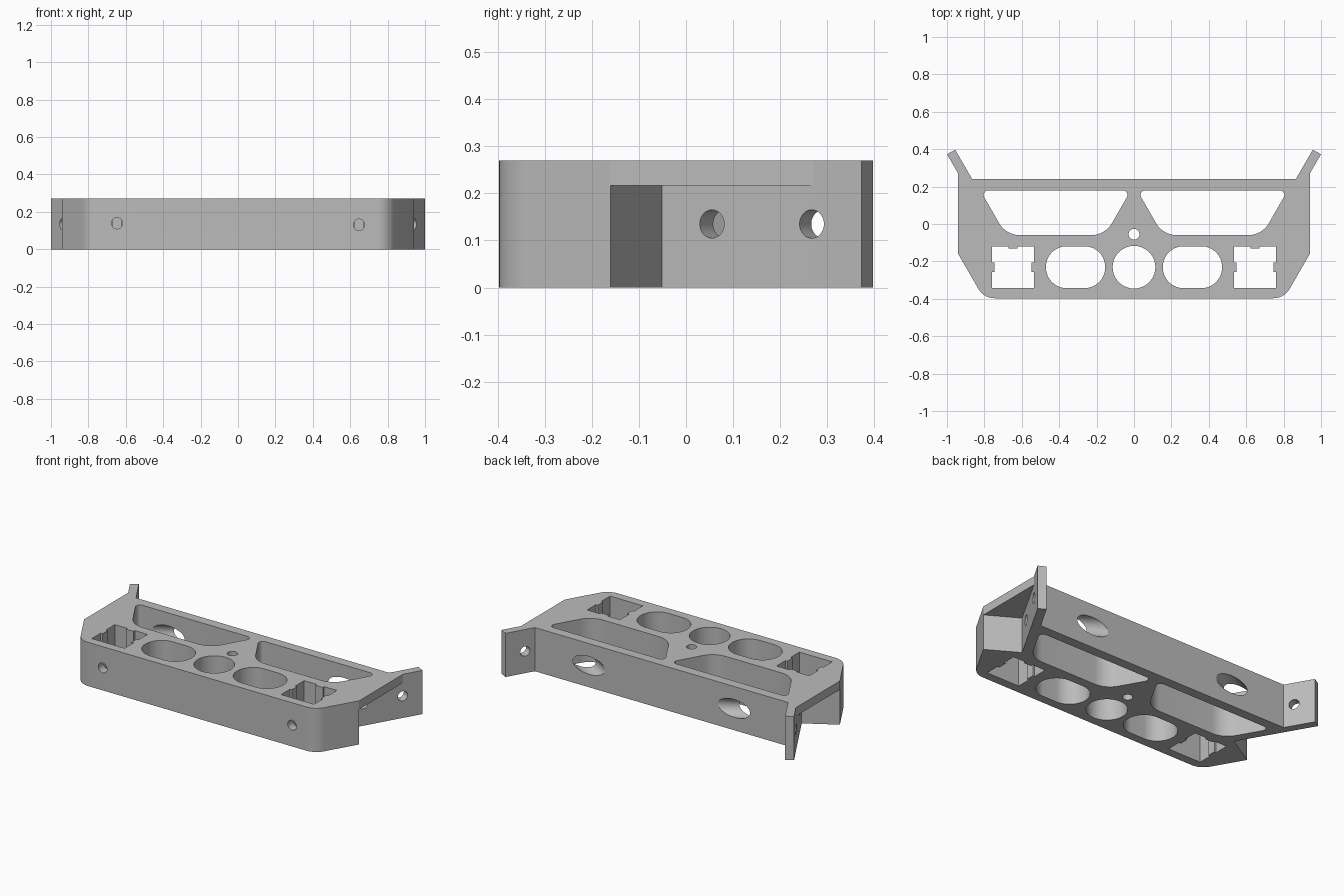
import bpy, bmesh, math
from mathutils import Vector, Matrix

cube = bpy.data.objects.get("Cube")
if cube:
    bpy.data.objects.remove(cube, do_unlink=True)

HEIGHT = 0.27
MID = HEIGHT / 2
ROW = -0.231                       # centre line of the front row of openings
INWARD = Vector((-math.cos(math.radians(30)), 0.5, 0))   # into the wing face

grey = bpy.data.materials.new("light grey")
grey.use_nodes = True
grey.diffuse_color = (0.5, 0.5, 0.5, 1)
grey.node_tree.nodes["Principled BSDF"].inputs["Base Color"].default_value = (0.5, 0.5, 0.5, 1)


def fillet(corners, steps=10):
    """Polygon from (x, y, radius) corners, rounding those with a radius."""
    out = []
    for i, (x, y, r) in enumerate(corners):
        p = Vector((x, y))
        if r == 0:
            out.append(p)
            continue
        a = (Vector(corners[i - 1][:2]) - p).normalized()
        b = (Vector(corners[(i + 1) % len(corners)][:2]) - p).normalized()
        half = a.angle(b) / 2
        centre = p + (a + b).normalized() * (r / math.sin(half))
        start = p + a * (r / math.tan(half)) - centre
        end = p + b * (r / math.tan(half)) - centre
        turn = math.atan2(start.x * end.y - start.y * end.x, start.dot(end))
        out += [centre + Matrix.Rotation(turn * k / steps, 2) @ start for k in range(steps + 1)]
    return out


def add_object(name, bm):
    bmesh.ops.recalc_face_normals(bm, faces=bm.faces)
    mesh = bpy.data.meshes.new(name)
    bm.to_mesh(mesh)
    bm.free()
    mesh.materials.append(grey)
    ob = bpy.data.objects.new(name, mesh)
    bpy.context.collection.objects.link(ob)
    return ob


def prism(name, points, low, high):
    bm = bmesh.new()
    face = bm.faces.new([bm.verts.new((p[0], p[1], low)) for p in points])
    top = bmesh.ops.extrude_face_region(bm, geom=[face])["geom"]
    verts = [v for v in top if isinstance(v, bmesh.types.BMVert)]
    bmesh.ops.translate(bm, verts=verts, vec=(0, 0, high - low))
    return add_object(name, bm)


def drill(name, start, end, radius, sides=40):
    start, end = Vector(start), Vector(end)
    axis = end - start
    bm = bmesh.new()
    bmesh.ops.create_cone(bm, cap_ends=True, segments=sides, radius1=radius,
                          radius2=radius, depth=axis.length)
    turn = axis.to_track_quat('Z', 'Y').to_matrix().to_4x4()
    bmesh.ops.transform(bm, verts=bm.verts, matrix=Matrix.Translation((start + end) / 2) @ turn)
    return add_object(name, bm)


def flip(points, side):
    return [(p[0] * side, p[1]) for p in points]


# Bracket outline with splayed rear wings and rounded front corners
half = fillet([(0, -0.397, 0), (0.803, -0.397, 0.1), (0.94, -0.16, 0), (0.94, 0.27, 0),
               (1.0, 0.373, 0), (0.956, 0.397, 0), (0.865, 0.24, 0), (0, 0.24, 0)])
outline = [tuple(p) for p in half[1:-1]]
bracket = prism("bracket_body", outline + flip(reversed(outline), -1), 0, HEIGHT)

cutters = [
    drill("centre_opening", (0, ROW, -0.1), (0, ROW, 0.4), 0.114, 64),
    drill("small_centre_hole", (0, -0.055, -0.1), (0, -0.055, 0.4), 0.029),
]

# Half profiles of the repeated openings
pocket = fillet([(0.017, 0.18, 0.025), (0.155, -0.06, 0.13),
                 (0.684, -0.06, 0.13), (0.822, 0.18, 0.025)])
slot = fillet([(0.154, ROW - 0.112, 0.111), (0.471, ROW - 0.112, 0.111),
               (0.471, ROW + 0.112, 0.111), (0.154, ROW + 0.112, 0.111)], 16)
notch = [(0.94, -0.16), (0.755, -0.051), (0.94, 0.27), (1.1, 0.54), (1.1, -0.254)]
# Square socket with three shallow ribs
cx, s, rib, w = 0.647, 0.112, 0.013, 0.025
socket = [(cx - s, ROW - s), (cx + s, ROW - s)]
socket += [(cx + s, ROW - w), (cx + s - rib, ROW - w), (cx + s - rib, ROW + w), (cx + s, ROW + w)]
socket += [(cx + s, ROW + s), (cx + w, ROW + s), (cx + w, ROW + s - rib),
           (cx - w, ROW + s - rib), (cx - w, ROW + s), (cx - s, ROW + s)]
socket += [(cx - s, ROW + w), (cx - s + rib, ROW + w), (cx - s + rib, ROW - w), (cx - s, ROW - w)]

for side, label in ((1, "left"), (-1, "right")):
    for name, shape in (("pocket", pocket), ("slot", slot), ("socket", socket)):
        cutters.append(prism(f"{label}_{name}", flip(shape, side), -0.1, 0.4))
    # Underside notch leaving a thin top plate
    cutters.append(prism(f"{label}_notch", flip(notch, side), -0.1, 0.217))
    # Front screw hole
    z = MID - 0.004 * side
    cutters.append(drill(f"{label}_front_hole", (cx * side, -0.5, z), (cx * side, -0.28, z), 0.03))

    # Wing screw holes and the wide driver access hole behind
    def along(y, t):
        p = Vector((1.0 - (0.373 - y) / math.sqrt(3), y, MID)) + INWARD * t
        return (p.x * side, p.y, p.z)
    cutters.append(drill(f"{label}_wing_hole", along(0.267, -0.05), along(0.267, 0.12), 0.03))
    cutters.append(drill(f"{label}_inner_hole", along(0.055, -0.05), along(0.055, 0.14), 0.03))
    cutters.append(drill(f"{label}_access_hole", along(0.055, 0.13), along(0.055, 0.6), 0.055))

# Cut every opening, then bake the result
for c in cutters:
    c.hide_render = True
    mod = bracket.modifiers.new(c.name, 'BOOLEAN')
    mod.operation = 'DIFFERENCE'
    mod.solver = 'EXACT'
    mod.object = c
bpy.context.view_layer.update()
baked = bpy.data.meshes.new_from_object(bracket.evaluated_get(bpy.context.evaluated_depsgraph_get()))
bracket.modifiers.clear()
bracket.data = baked
for c in cutters:
    bpy.data.objects.remove(c, do_unlink=True)

# Smooth the rounded walls and keep the edges crisp
for ob in bpy.context.selected_objects:
    ob.select_set(False)
bracket.select_set(True)
bpy.context.view_layer.objects.active = bracket
bpy.ops.object.shade_smooth_by_angle(angle=math.radians(25))
